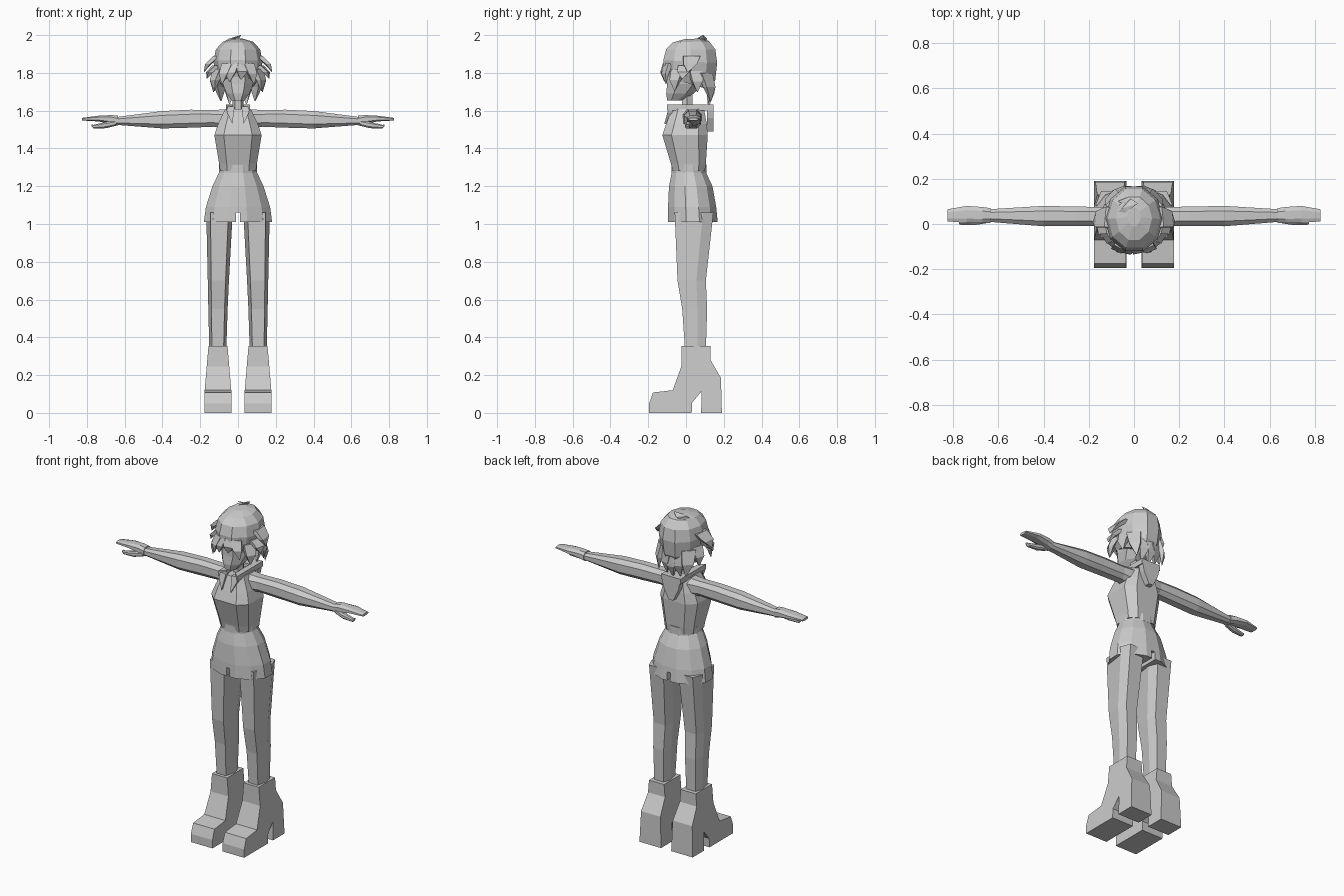
import bpy, bmesh, math
from mathutils import Vector

cube = bpy.data.objects.get("Cube")
if cube:
    bpy.data.objects.remove(cube)

grey = bpy.data.materials.new("plain_grey")
grey.use_nodes = True
GREY = (0.6, 0.6, 0.6, 1)
grey.diffuse_color = GREY
grey.node_tree.nodes["Principled BSDF"].inputs["Base Color"].default_value = GREY


def finish(name, bm):
    bmesh.ops.recalc_face_normals(bm, faces=bm.faces[:])
    mesh = bpy.data.meshes.new(name)
    bm.to_mesh(mesh)
    bm.free()
    obj = bpy.data.objects.new(name, mesh)
    mesh.materials.append(grey)
    bpy.context.scene.collection.objects.link(obj)
    return obj


def add_loft(bm, rings):
    """Skin a list of equal-length point rings and cap both ends."""
    loops = [[bm.verts.new(p) for p in ring] for ring in rings]
    n = len(loops[0])
    for a, b in zip(loops, loops[1:]):
        for i in range(n):
            j = (i + 1) % n
            bm.faces.new((a[i], a[j], b[j], b[i]))
    bm.faces.new(loops[0])
    bm.faces.new(loops[-1])


def loft(name, rings):
    bm = bmesh.new()
    add_loft(bm, rings)
    return finish(name, bm)


def octagon(u0, u1, v0, v1, c=0.25):
    """Rectangle with cut corners."""
    a, b = (u1 - u0) * c, (v1 - v0) * c
    return [(u0 + a, v0), (u1 - a, v0), (u1, v0 + b), (u1, v1 - b),
            (u1 - a, v1), (u0 + a, v1), (u0, v1 - b), (u0, v0 + b)]


def oval(hw, y0, y1, n):
    cy, ry = (y0 + y1) / 2, (y1 - y0) / 2
    k = 1 / math.cos(math.pi / n)
    return [(hw * math.sin(t), cy - ry * k * math.cos(t))
            for t in [(i + 0.5) * math.tau / n for i in range(n)]]


def level(points, z):
    return [(x, y, z) for x, y in points]


def slab(name, outline, depth):
    """Flat outline thickened along a vector."""
    d = Vector(depth)
    return loft(name, [[Vector(p) for p in outline], [Vector(p) + d for p in outline]])


# Torso, belt and shorts
loft("torso", [level(octagon(-w, w, f, b, 0.2), z) for z, w, f, b in
               [(1.28, .095, -.07, .10), (1.32, .10, -.08, .105), (1.47, .125, -.125, .115),
                (1.53, .105, -.105, .11), (1.61, .068, -.075, .095)]])
loft("belt", [level(oval(.103, -.078, .108, 12), z) for z in (1.27, 1.315)])
shorts = loft("shorts", [level(oval(w, f, b, 12), z) for z, w, f, b in
                         [(1.01, .187, -.095, .168), (1.09, .176, -.095, .16),
                          (1.2, .14, -.09, .14), (1.275, .103, -.075, .105)]])
slit = slab("slit_cutter", [(-.011, -.3, .95), (.011, -.3, .95),
                            (.011, -.3, 1.06), (-.011, -.3, 1.06)], (0, .6, 0))
slit.hide_render = True
slit.hide_set(True)
cut = shorts.modifiers.new("slit", 'BOOLEAN')
cut.operation, cut.object, cut.solver = 'DIFFERENCE', slit, 'EXACT'

# Collar with a pointed flap at the back
slab("collar_back", [(-.064, .07, 1.6), (.064, .07, 1.6), (.064, .145, 1.6), (-.064, .145, 1.6)],
     (0, 0, .032))
slab("collar_flap", [(-.064, .145, 1.63), (.064, .145, 1.63), (.05, .145, 1.56),
                     (.015, .145, 1.49), (-.015, .145, 1.49), (-.05, .145, 1.56)], (0, -.035, 0))

# Limbs, one of each per side
for side, s in (("left", 1), ("right", -1)):
    slab(side + "_collar", [(s * .03, -.07, 1.6), (s * .064, -.1, 1.6),
                            (s * .064, .1, 1.6), (s * .03, .1, 1.6)], (0, 0, .032))
    slab(side + "_lapel", [(s * .018, -.09, 1.62), (s * .064, -.09, 1.625),
                           (s * .058, -.098, 1.59), (s * .03, -.115, 1.53)], (0, .025, 0))

    leg = []
    for z, u0, u1, f, m, b in [(.33, .062, .152, -.005, .06, .105), (.55, .055, .157, -.02, .06, .112),
                               (.7, .048, .16, -.045, .055, .105), (1.06, .028, .168, -.06, .09, .145)]:
        a = (u1 - u0) * .16
        outline = [(u0 + a, f), (u1 - a, f), (u1, m), (u1 - a, b), (u0 + a, b), (u0, m)]
        leg.append([(s * x, y, z) for x, y in outline])
    loft(side + "_leg", leg)

    # Boot: one side profile, narrower towards the top
    profile = [(-.025, .355), (-.025, .245), (-.07, .12), (-.175, .108), (-.195, .05), (-.195, 0),
               (.03, 0), (.033, .055), (.083, .115), (.08, 0), (.19, 0), (.185, .185),
               (.13, .28), (.13, .355)]
    loft(side + "_boot", [[(s * (.106 + e * (.072 - .034 * max(0, z - .1) / .4)), y, z)
                           for y, z in profile] for e in (-1, 1)])

    loft(side + "_arm", [[(s * x, y, z) for y, z in octagon(f, b, lo, hi)] for x, f, b, lo, hi in
                         [(.05, -.02, .085, 1.5, 1.608), (.13, -.01, .075, 1.515, 1.603),
                          (.25, -.008, .077, 1.51, 1.605), (.4, -.01, .08, 1.506, 1.598),
                          (.645, .01, .065, 1.525, 1.566)]])
    loft(side + "_hand", [[(s * x, y, z) for y, z in octagon(f, b, lo, hi)] for x, f, b, lo, hi in
                          [(.635, .005, .07, 1.52, 1.573), (.67, .005, .075, 1.53, 1.577),
                           (.74, .005, .08, 1.543, 1.573), (.825, .012, .065, 1.548, 1.562)]])
    loft(side + "_thumb", [[(s * x, y, z) for y, z in octagon(f, b, lo, hi)] for x, f, b, lo, hi in
                           [(.645, .005, .035, 1.52, 1.55), (.7, -.004, .028, 1.507, 1.54),
                            (.765, -.004, .02, 1.506, 1.525), (.775, .0, .015, 1.518, 1.528)]])

# Neck and head
loft("neck", [level(oval(.03, -.022, .035, 6), z) for z in (1.59, 1.72)])
loft("head", [level(octagon(-w, w, f, b, .28), z) for z, w, f, b in
              [(1.655, .035, -.1, -.02), (1.69, .06, -.105, .04),
               (1.74, .08, -.1, .09), (1.82, .09, -.1, .1)]])


# Hair: a faceted cap, lower at the back
def hair_ring(z, w, f, b, tilt):
    return [(x, y, z - tilt * (y - (f + b) / 2)) for x, y in oval(w, f, b, 10)]


loft("hair_cap", [hair_ring(*r) for r in
                  [(1.745, .095, -.105, .125, .3), (1.79, .118, -.117, .155, .2),
                   (1.86, .13, -.12, .165, .05), (1.925, .117, -.105, .155, 0),
                   (1.965, .08, -.07, .12, -.05), (1.98, .03, -.01, .07, -.05)]])


def lock(bm, root, tip, width, thick=.035):
    """Tapered strand lying around the head."""
    root, tip = Vector(root), Vector(tip)
    out = Vector((root.x, root.y - .02, 0)).normalized()
    along = Vector((-out.y, out.x, 0))
    rings = []
    for t, scale in ((0, 1), (.5, .8), (1, .06)):
        c = root.lerp(tip, t) + out * .012 * math.sin(math.pi * t)
        a, o = along * width * scale / 2, out * thick * scale / 2
        rings.append([c - a - o, c + a - o, c + a + o, c - a + o])
    add_loft(bm, rings)


bm = bmesh.new()
for s in (1, -1):
    lock(bm, (s * .11, .03, 1.89), (s * .18, .01, 1.805), .09)
    lock(bm, (s * .11, .0, 1.84), (s * .165, -.02, 1.77), .08)
    lock(bm, (s * .1, -.04, 1.82), (s * .125, -.06, 1.705), .07)
    lock(bm, (s * .1, .05, 1.81), (s * .13, .06, 1.70), .07)
    lock(bm, (s * .085, .1, 1.8), (s * .09, .13, 1.65), .08)
    lock(bm, (s * .03, .125, 1.78), (s * .045, .115, 1.635), .07)
    lock(bm, (s * .055, -.095, 1.85), (s * .085, -.105, 1.74), .06, .025)
finish("side_and_nape_locks", bm)

bm = bmesh.new()
lock(bm, (-.03, -.105, 1.85), (-.045, -.115, 1.755), .07, .02)
lock(bm, (.025, -.105, 1.85), (.015, -.115, 1.765), .07, .02)
lock(bm, (0, .13, 1.77), (0, .12, 1.62), .06)
finish("fringe", bm)

bm = bmesh.new()
lock(bm, (-.045, .06, 1.96), (.015, .09, 2.0), .07, .03)
lock(bm, (.03, .07, 1.965), (-.07, .1, 1.975), .06, .03)
finish("crown_tuft", bm)
